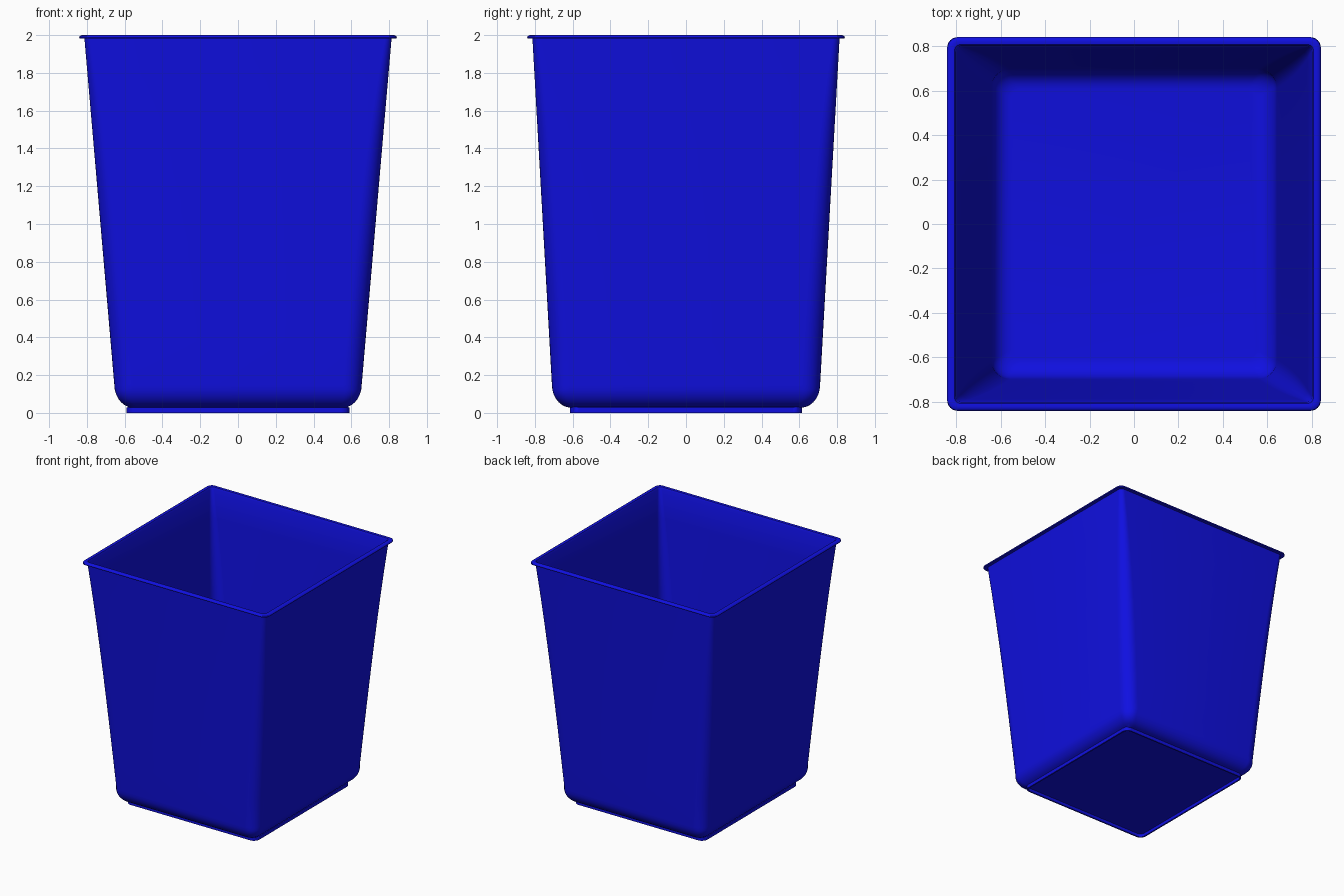
import bpy, bmesh, math

if "Cube" in bpy.data.objects:
    bpy.data.objects.remove(bpy.data.objects["Cube"])

SEG = 8  # segments per rounded corner


def rounded_ring(bm, hx, hy, r, z):
    """Closed rounded-rectangle loop of vertices."""
    verts = []
    for q, (sx, sy) in enumerate(((1, 1), (-1, 1), (-1, -1), (1, -1))):
        for i in range(SEG + 1):
            a = (q + i / SEG) * math.pi / 2
            verts.append(bm.verts.new((sx * (hx - r) + r * math.cos(a),
                                       sy * (hy - r) + r * math.sin(a), z)))
    return verts


def wall(t):
    """Half sizes and corner radius of the tapered wall, t = 0 bottom, 1 top."""
    return 0.655 + 0.158 * t, 0.71 + 0.103 * t, 0.10 - 0.065 * t ** 3


Z0, Z1, T = 0.15, 1.982, 0.012
profile = []

# foot: recessed base panel, thin standing ring
profile += [(0.578, 0.603, 0.038, 0.026), (0.578, 0.603, 0.038, 0.0),
            (0.590, 0.615, 0.05, 0.0), (0.590, 0.615, 0.05, 0.028)]
# rounded lower edge of the body
for i in range(7):
    a = math.radians(15 + 75 * i / 6)
    profile.append((0.555 + 0.10 * math.sin(a), 0.61 + 0.10 * math.sin(a),
                    0.05 + 0.05 * i / 6, Z0 - 0.122 * math.cos(a)))
# outer wall
steps = [i / 8 for i in range(1, 9)]
for t in steps:
    profile.append((*wall(t), Z0 + (Z1 - Z0) * t))
# rolled rim
profile += [(0.839, 0.839, 0.045, 1.982), (0.841, 0.841, 0.047, 1.987),
            (0.838, 0.838, 0.044, 1.994), (0.830, 0.830, 0.038, 1.999),
            (0.820, 0.820, 0.032, 2.0), (0.808, 0.808, 0.026, 1.998)]
# inner wall
for t in reversed([0] + steps):
    hx, hy, r = wall(t)
    profile.append((hx - T, hy - T, r - T, Z0 + (Z1 - Z0) * t))
# inner rounded floor edge
for i in range(1, 7):
    a = math.radians(90 - 90 * i / 6)
    profile.append((0.553 + 0.09 * math.sin(a), 0.608 + 0.09 * math.sin(a),
                    0.088 - 0.04 * i / 6, Z0 - 0.11 * math.cos(a)))

# loft the rings, cap base and floor
bm = bmesh.new()
rings = [rounded_ring(bm, *p) for p in profile]
for a, b in zip(rings, rings[1:]):
    n = len(a)
    for i in range(n):
        j = (i + 1) % n
        bm.faces.new((a[i], a[j], b[j], b[i]))
bm.faces.new(rings[0])
bm.faces.new(rings[-1])
bmesh.ops.recalc_face_normals(bm, faces=bm.faces[:])

mesh = bpy.data.meshes.new("waste_bin")
bm.to_mesh(mesh)
bm.free()
bin_obj = bpy.data.objects.new("waste_bin", mesh)
bpy.context.collection.objects.link(bin_obj)

# blue plastic
mat = bpy.data.materials.new("blue_plastic")
mat.diffuse_color = (0.005, 0.005, 0.75, 1)
mat.use_nodes = True
mat.node_tree.nodes["Principled BSDF"].inputs["Base Color"].default_value = mat.diffuse_color
mesh.materials.append(mat)

bpy.context.view_layer.objects.active = bin_obj
bin_obj.select_set(True)
bpy.ops.object.shade_smooth_by_angle(angle=math.radians(35))
